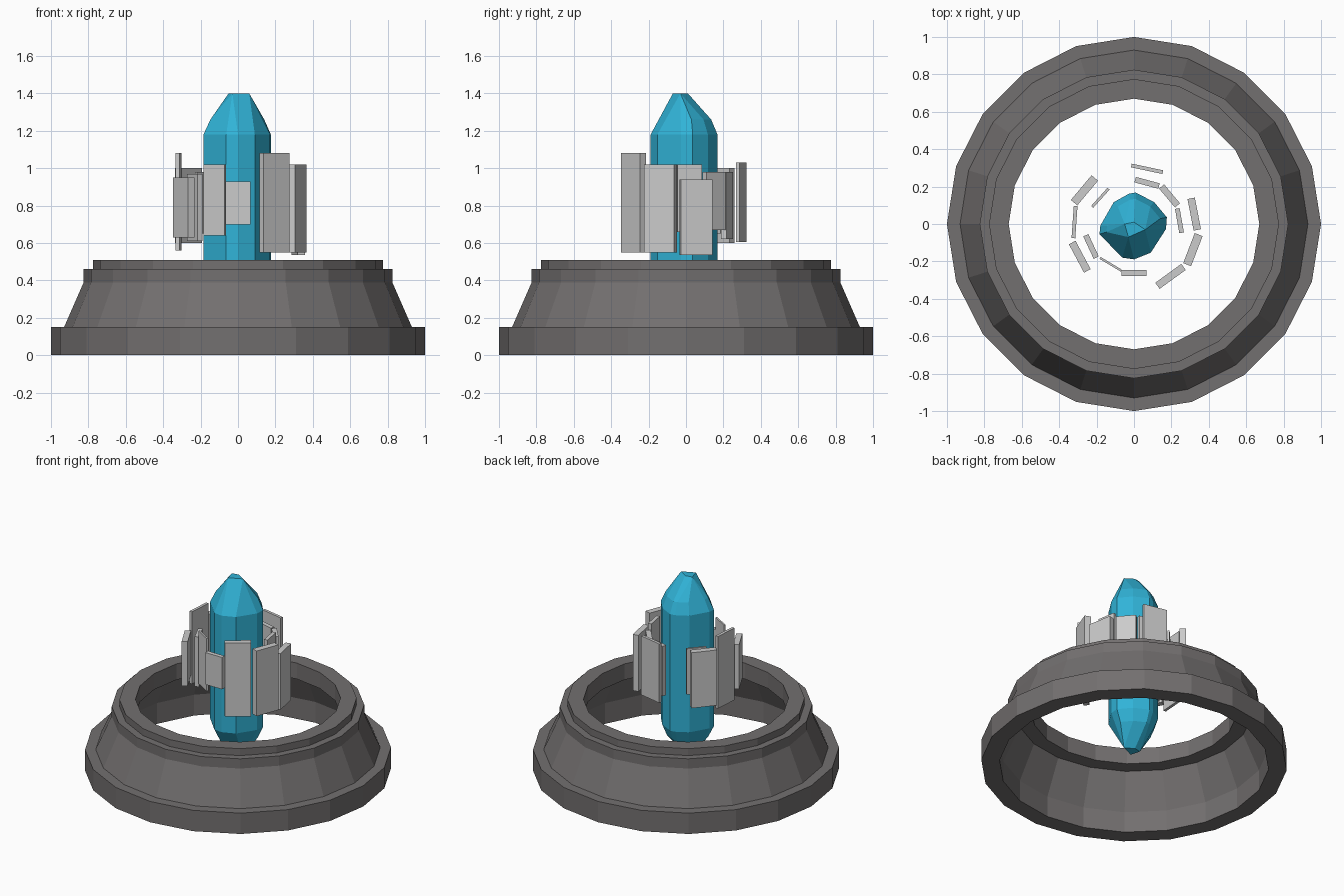
import bpy, bmesh
from math import sin, cos, pi, radians

if "Cube" in bpy.data.objects:
    bpy.data.objects.remove(bpy.data.objects["Cube"])


def material(name, rgb):
    m = bpy.data.materials.new(name)
    m.diffuse_color = (*rgb, 1)
    m.use_nodes = True
    m.node_tree.nodes["Principled BSDF"].inputs["Base Color"].default_value = m.diffuse_color
    return m


def add_object(name, bm, mat=None):
    bmesh.ops.recalc_face_normals(bm, faces=bm.faces)
    mesh = bpy.data.meshes.new(name)
    bm.to_mesh(mesh)
    bm.free()
    if mat:
        mesh.materials.append(mat)
    ob = bpy.data.objects.new(name, mesh)
    bpy.context.collection.objects.link(ob)
    return ob


# Hollow pedestal ring: closed (radius, z) profile turned in 20 steps
SIDES = 20
profile = [(1, 0), (1, .15), (.93, .15), (.825, .39), (.825, .46), (.775, .46),
           (.775, .51), (.67, .51), (.67, .395), (.77, .395), (.88, .15), (.88, 0)]
bm = bmesh.new()
rings = [[bm.verts.new((r * sin(2 * pi * i / SIDES), r * cos(2 * pi * i / SIDES), z))
          for r, z in profile] for i in range(SIDES)]
for i in range(SIDES):
    a, b = rings[i], rings[(i + 1) % SIDES]
    for j in range(len(profile)):
        k = (j + 1) % len(profile)
        bm.faces.new((a[j], a[k], b[k], b[j]))
add_object("pedestal_ring", bm, material("dark_stone", (.17, .16, .16)))

# Faceted crystal: hull of one irregular outline stacked at shrinking scales
outline = [(.01, .187), (.12, .13), (.195, .04), (.19, -.03), (.10, -.17),
           (0, -.21), (-.07, -.20), (-.205, -.06), (-.2, -.01), (-.12, .13), (-.03, .18)]
upper = [(1.0, 1.0), (1.18, .9), (1.26, .72)]
tip = [(-.05, 0), (0, .01), (.06, -.03), (-.03, -.07)]
MID = .76
bm = bmesh.new()
for side in (1, -1):
    for z, s in upper:
        for x, y in outline:
            bm.verts.new((x * s, y * s, MID + side * (z - MID)))
    for x, y in tip:
        bm.verts.new((x, y, MID + side * (1.40 - MID)))
hull = bmesh.ops.convex_hull(bm, input=bm.verts)
bmesh.ops.delete(bm, geom=[v for v in bm.verts if not v.link_faces], context='VERTS')
bmesh.ops.dissolve_limit(bm, angle_limit=radians(9), verts=bm.verts, edges=bm.edges)
add_object("crystal", bm, material("crystal_blue", (.03, .45, .68)))

# Floating plates: x, y, angle, thickness, bottom z, top z
outer_plates = [(.07, .295, -12, .02, .605, 1.03), (.322, .053, -79, .04, .535, .94),
                (.315, -.137, 69, .045, .55, 1.02), (.195, -.28, 36, .04, .55, 1.08),
                (-.29, -.175, -62, .04, .63, .95), (-.318, .01, 86, .02, .56, 1.08),
                (-.265, .18, 50, .045, .60, 1.0)]
inner_plates = [(.07, .22, -15, .03, .62, .98), (.19, .15, -50, .035, .67, .98),
                (.243, .018, -80, .025, .66, 1.02), (0, -.262, 0, .03, .70, .93),
                (-.125, -.215, -31, .012, .64, 1.02), (-.23, -.12, -65, .03, .61, .97),
                (-.18, .14, 48, .015, .65, .98)]
for label, width, plates in (("outer", .172, outer_plates), ("inner", .132, inner_plates)):
    for n, (x, y, angle, thick, z0, z1) in enumerate(plates, 1):
        bm = bmesh.new()
        bmesh.ops.create_cube(bm, size=1)
        bmesh.ops.scale(bm, vec=(width, thick, z1 - z0), verts=bm.verts)
        ob = add_object(f"{label}_plate_{n}", bm)
        ob.location = (x, y, (z0 + z1) / 2)
        ob.rotation_euler.z = radians(angle)
